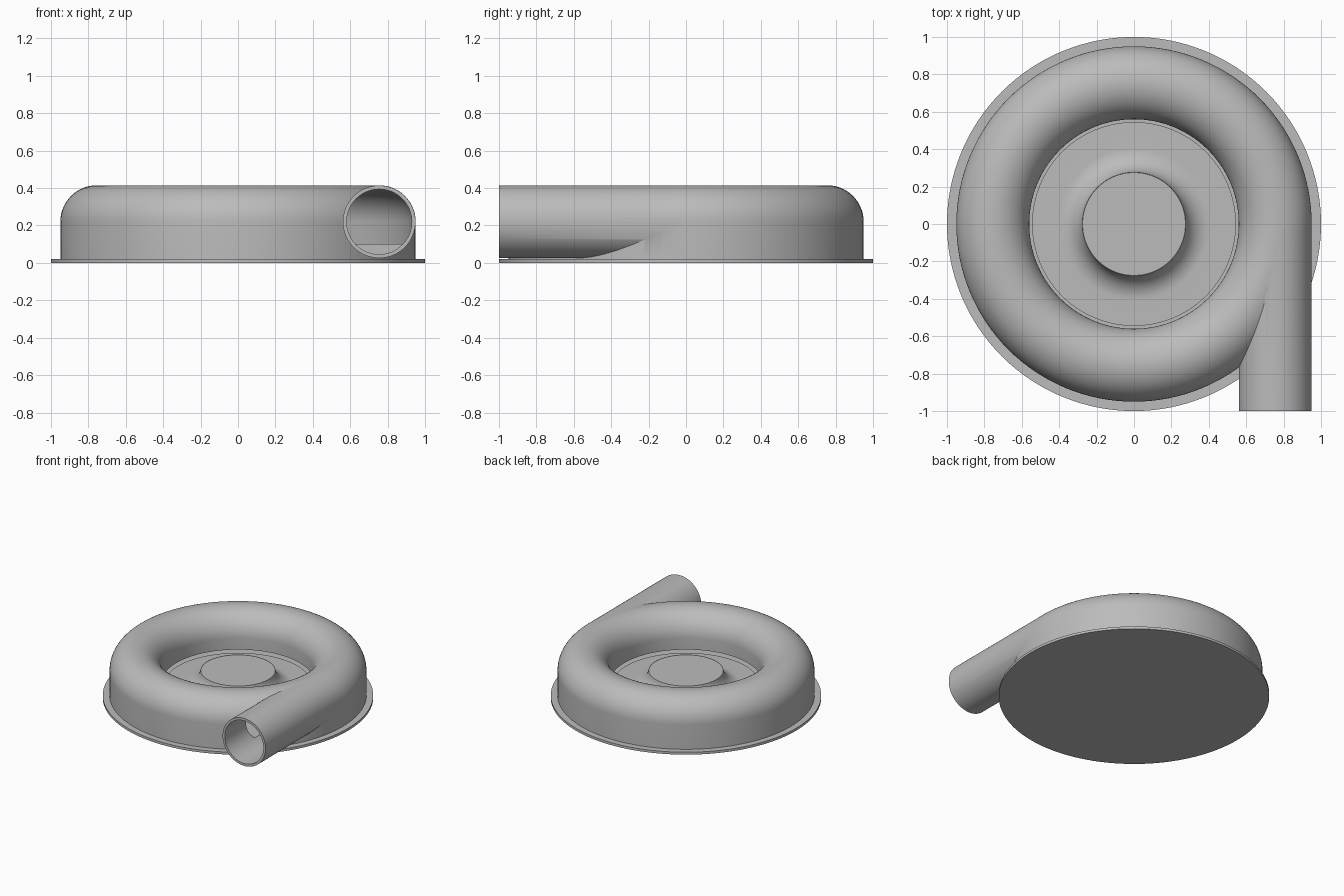
import bpy, bmesh, math
from mathutils import Matrix

if "Cube" in bpy.data.objects:
    bpy.data.objects.remove(bpy.data.objects["Cube"], do_unlink=True)

RING, MID = 0.755, 0.22          # volute centre radius and height
OUTER, BORE = 0.195, 0.175       # tube radii

grey = bpy.data.materials.new("light grey")
grey.use_nodes = True
colour = (0.5, 0.5, 0.5, 1)
grey.diffuse_color = colour
grey.node_tree.nodes["Principled BSDF"].inputs["Base Color"].default_value = colour


def add_object(name, bm):
    bmesh.ops.recalc_face_normals(bm, faces=bm.faces)
    mesh = bpy.data.meshes.new(name)
    bm.to_mesh(mesh)
    bm.free()
    mesh.materials.append(grey)
    obj = bpy.data.objects.new(name, mesh)
    bpy.context.collection.objects.link(obj)
    return obj


def lathe(name, profile, closed=False, steps=128):
    """Revolve (radius, height) points around z."""
    bm = bmesh.new()
    verts = [bm.verts.new((r, 0, z)) for r, z in profile]
    pairs = list(zip(verts, verts[1:]))
    if closed:
        pairs.append((verts[-1], verts[0]))
    edges = [bm.edges.new(p) for p in pairs]
    bmesh.ops.spin(bm, geom=verts + edges, axis=(0, 0, 1), cent=(0, 0, 0),
                   angle=math.tau, steps=steps, use_duplicate=False)
    bmesh.ops.remove_doubles(bm, verts=bm.verts, dist=1e-5)
    return add_object(name, bm)


def rod(name, radius, y0, y1):
    """Solid cylinder along y at the outlet position."""
    bm = bmesh.new()
    bmesh.ops.create_cone(bm, cap_ends=True, segments=64, radius1=radius,
                          radius2=radius, depth=y1 - y0)
    bm.transform(Matrix.Translation((RING, (y0 + y1) / 2, MID))
                 @ Matrix.Rotation(math.pi / 2, 4, 'X'))
    return add_object(name, bm)


def arc(cr, cz, radius, a0, a1, n):
    angles = [math.radians(a0 + (a1 - a0) * i / n) for i in range(n + 1)]
    return [(cr + radius * math.cos(a), cz + radius * math.sin(a)) for a in angles]


def combine(target, other, operation):
    mod = target.modifiers.new(operation.lower(), 'BOOLEAN')
    mod.object, mod.operation, mod.solver = other, operation, 'EXACT'
    bpy.context.view_layer.objects.active = target
    bpy.ops.object.modifier_apply(modifier=mod.name)
    bpy.data.objects.remove(other, do_unlink=True)


# Casing: base flange, round-topped ring, intake throat and flared hub
casing = lathe("volute_casing",
               [(0, 0), (1, 0), (1, 0.02), (RING + OUTER, 0.02)]
               + arc(RING, MID, OUTER, 0, 180, 32)
               + [(RING - OUTER, 0.11)]
               + arc(0.405, 0.24, 0.13, 270, 188, 14)
               + [(0.275, MID), (0, MID)])

# Outlet pipe leaving the ring on a tangent
combine(casing, rod("outlet_pipe", OUTER - 0.001, -1, 0), 'UNION')

# Hollow the air channel, open to the throat at its foot
channel = lathe("channel_cutter",
                arc(RING, MID, BORE, 0, 180, 32)
                + [(RING - BORE, 0.13), (0.545, 0.13), (0.545, 0.1),
                   (RING + BORE, 0.1)], closed=True)
combine(casing, channel, 'DIFFERENCE')

# Bore the outlet through to the channel
combine(casing, rod("bore_cutter", BORE - 0.001, -1.2, 0), 'DIFFERENCE')

casing.select_set(True)
bpy.context.view_layer.objects.active = casing
bpy.ops.object.shade_smooth_by_angle(angle=math.radians(30))
